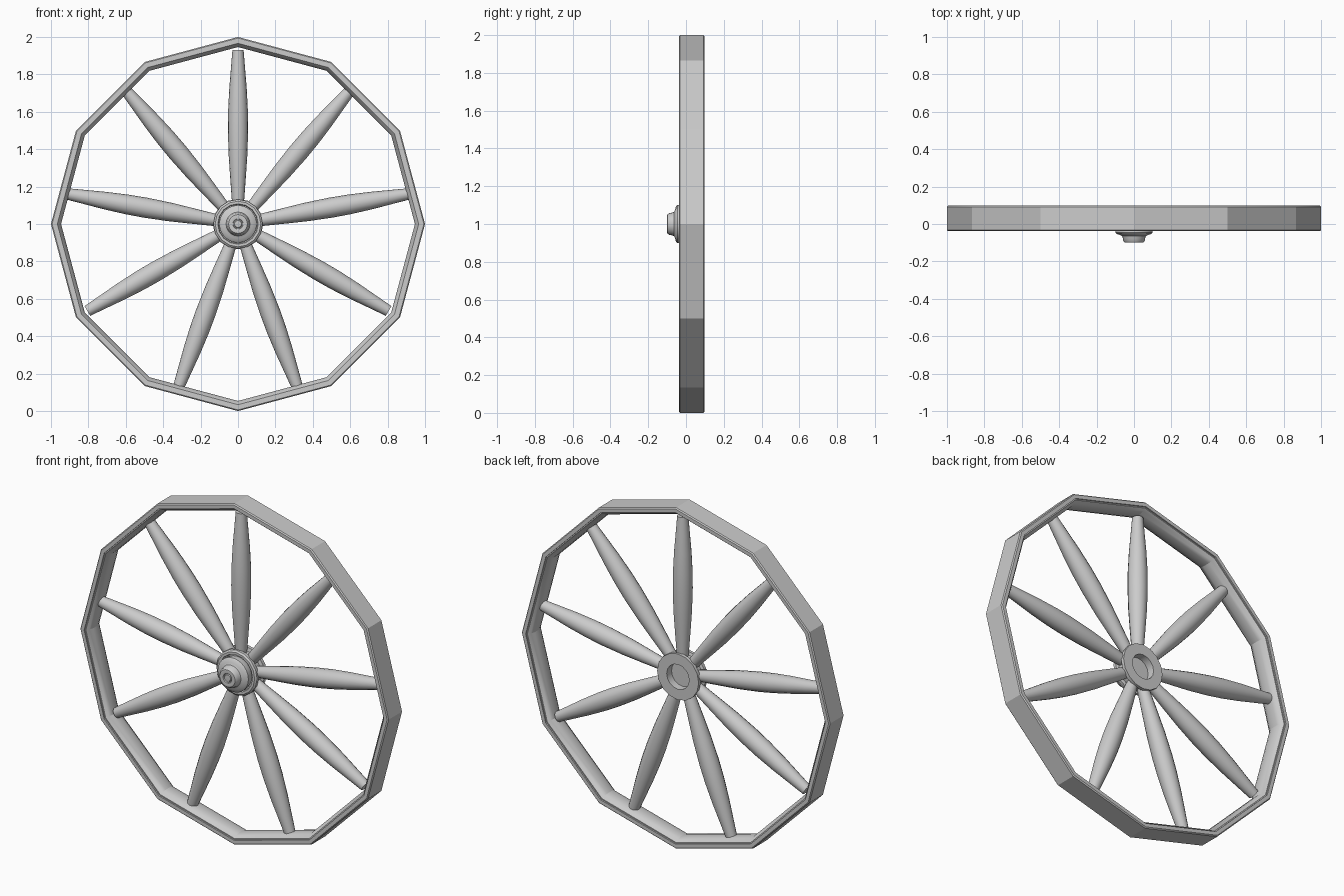
import bpy, bmesh, math
from mathutils import Matrix

if "Cube" in bpy.data.objects:
    bpy.data.objects.remove(bpy.data.objects["Cube"], do_unlink=True)

grey = bpy.data.materials.new("plain grey")
grey.use_nodes = True
grey.diffuse_color = (0.6, 0.6, 0.6, 1)
grey.node_tree.nodes["Principled BSDF"].inputs["Base Color"].default_value = grey.diffuse_color

CENTRE = Matrix.Translation((0, 0, 1))
LAY = Matrix.Rotation(math.pi / 2, 4, 'X')   # local z becomes -y


def lathe(name, profile, sides, matrix, closed=False, angle=35):
    """Revolve (radius, height) points about local z, then place the result."""
    bm = bmesh.new()
    rings = []
    for r, h in profile:
        if r == 0:
            rings.append([bm.verts.new((0, 0, h))] * sides)
        else:
            rings.append([bm.verts.new((r * math.cos(a), r * math.sin(a), h))
                          for a in (math.tau * i / sides for i in range(sides))])
    pairs = list(zip(rings, rings[1:]))
    if closed:
        pairs.append((rings[-1], rings[0]))
    for low, high in pairs:
        for i in range(sides):
            j = (i + 1) % sides
            corners = dict.fromkeys((low[i], low[j], high[j], high[i]))
            bm.faces.new(list(corners))
    bmesh.ops.recalc_face_normals(bm, faces=bm.faces)
    mesh = bpy.data.meshes.new(name)
    bm.to_mesh(mesh)
    bm.free()
    mesh.materials.append(grey)
    obj = bpy.data.objects.new(name, mesh)
    bpy.context.collection.objects.link(obj)
    obj.matrix_world = matrix
    bpy.ops.object.select_all(action='DESELECT')
    obj.select_set(True)
    bpy.context.view_layer.objects.active = obj
    bpy.ops.object.shade_smooth_by_angle(angle=math.radians(angle))
    return obj


# Twelve-sided tyre band, and the rounded wooden rim inside it
MID = -0.03
half = [(0.972, 0.068), (0.994, 0.068), (1.0, 0.062)]
tyre = half + [(r, -h) for r, h in reversed(half)]
lathe("tyre", [(r, MID + h) for r, h in tyre], 12, CENTRE @ LAY, True, 25)
half = [(0.98, 0.06), (0.966, 0.06), (0.954, 0.045), (0.946, 0.022)]
rim = half + [(r, -h) for r, h in reversed(half)]
lathe("rim", [(r, MID + h) for r, h in rim], 12, CENTRE @ LAY, True, 28)

# Nine turned spokes, swelling in the middle
spoke = [(0, 0.09), (0.03, 0.09), (0.034, 0.14), (0.042, 0.25), (0.05, 0.37),
         (0.054, 0.5), (0.053, 0.6), (0.047, 0.72), (0.038, 0.83), (0.03, 0.93), (0, 0.93)]
for k in range(9):
    turn = Matrix.Rotation(math.radians(40 * k), 4, 'Y')
    lathe(f"spoke_{k + 1}", spoke, 16, Matrix.Translation((0, 0.03, 1)) @ turn)

# Hub: two flanges around a narrower waist, with a bore open at the back
hub = [(0, -0.03), (0.073, -0.03), (0.073, -0.075), (0.135, -0.075), (0.135, -0.055),
       (0.115, -0.05), (0.115, -0.01), (0.132, -0.005), (0.132, 0.012), (0.122, 0.02),
       (0.108, 0.02), (0.104, 0.008), (0, 0.008)]
lathe("hub", hub, 16, CENTRE @ LAY, angle=30)

# Stepped cap with a dimpled nose
cap = [(0, 0), (0.094, 0), (0.1, 0.03), (0.1, 0.046), (0.094, 0.053), (0.075, 0.058),
       (0.064, 0.064), (0.06, 0.075), (0.057, 0.09), (0.05, 0.099), (0.042, 0.1),
       (0.028, 0.098), (0.026, 0.09), (0.022, 0.09), (0.018, 0.095), (0, 0.096)]
lathe("hub_cap", cap, 24, CENTRE @ LAY, angle=40)
